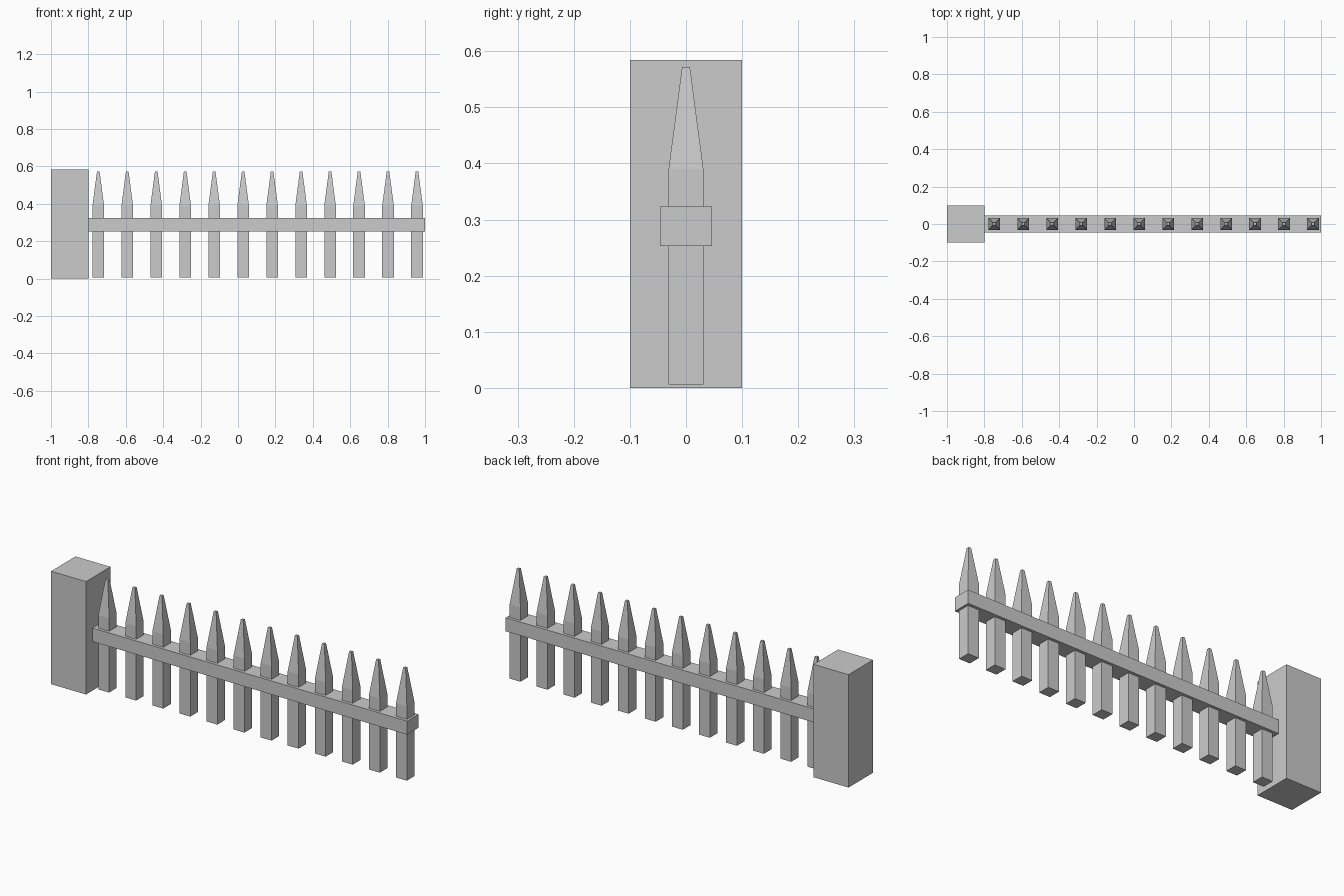
import bpy
import bmesh

default = bpy.data.objects.get("Cube")
if default:
    bpy.data.objects.remove(default, do_unlink=True)

grey = bpy.data.materials.new("plain_grey")
grey.use_nodes = True
colour = (0.6, 0.6, 0.6, 1.0)
grey.diffuse_color = colour
grey.node_tree.nodes["Principled BSDF"].inputs["Base Color"].default_value = colour


def stack(name, x, levels):
    """Loft closed rectangles (half_x, half_y, z) into one solid centred on x."""
    bm = bmesh.new()
    rings = [[bm.verts.new((sx * hx, sy * hy, z))
              for sx, sy in ((-1, -1), (1, -1), (1, 1), (-1, 1))]
             for hx, hy, z in levels]
    bm.faces.new(rings[0][::-1])
    bm.faces.new(rings[-1])
    for low, high in zip(rings, rings[1:]):
        for i in range(4):
            j = (i + 1) % 4
            bm.faces.new((low[i], low[j], high[j], high[i]))
    mesh = bpy.data.meshes.new(name)
    bm.to_mesh(mesh)
    bm.free()
    mesh.materials.append(grey)
    obj = bpy.data.objects.new(name, mesh)
    obj.location.x = x
    bpy.context.collection.objects.link(obj)
    return obj


# End post
stack("end_post", -0.9, [(0.1, 0.1, 0), (0.1, 0.1, 0.584)])

# Horizontal rail
stack("rail", 0.098, [(0.902, 0.046, 0.253), (0.902, 0.046, 0.323)])

# Pointed pickets with small flat tips
COUNT, FIRST, LAST = 12, -0.747, 0.957
for n in range(COUNT):
    stack(f"picket_{n + 1}", FIRST + (LAST - FIRST) * n / (COUNT - 1),
          [(0.031, 0.031, 0.006), (0.031, 0.031, 0.39), (0.007, 0.007, 0.572)])
